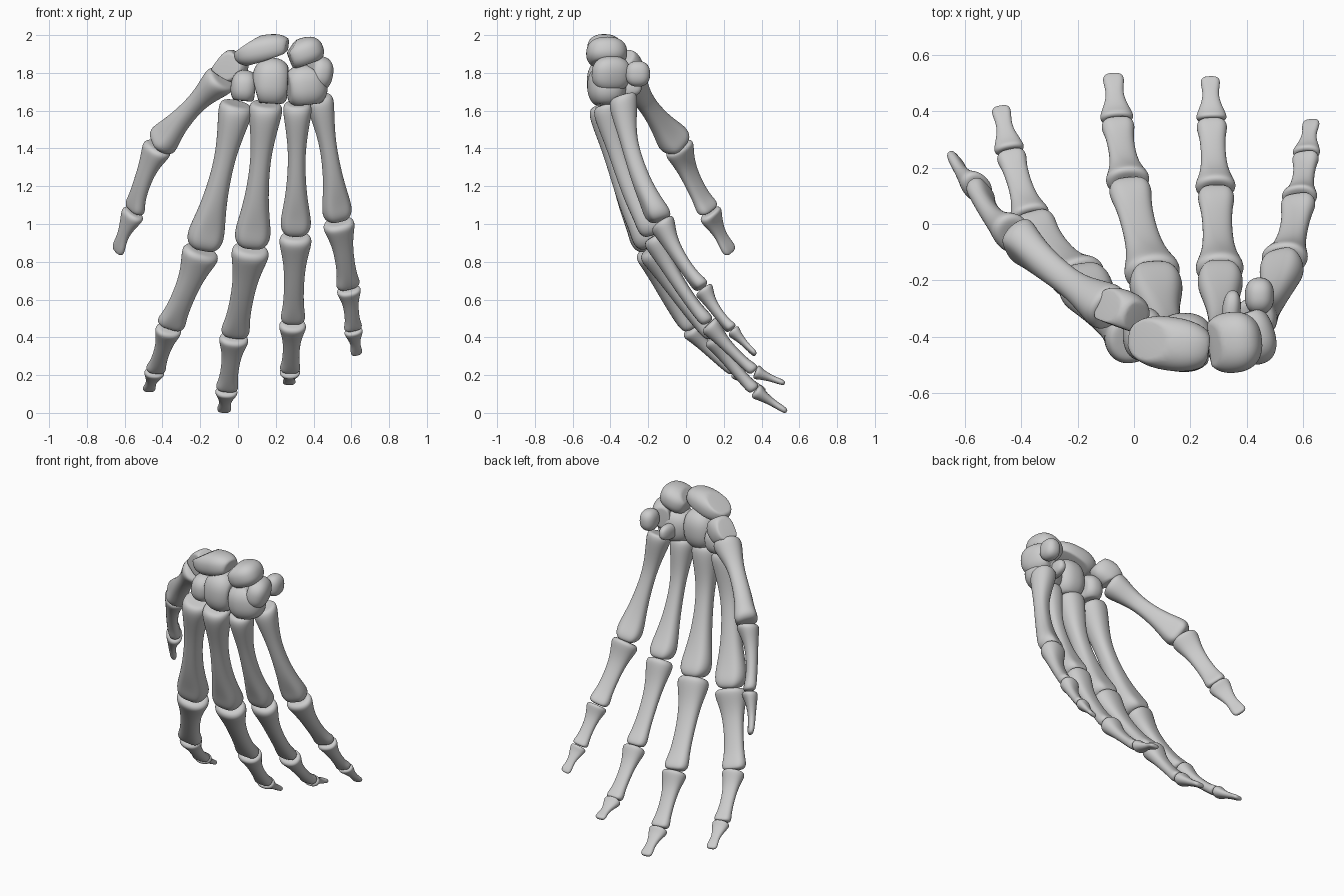
import bpy, bmesh
from math import sin, cos, pi
from mathutils import Vector, Euler

if "Cube" in bpy.data.objects:
    bpy.data.objects.remove(bpy.data.objects["Cube"])

SIDES = 14
# profiles: (position along bone, half width, half thickness), scaled by bone width
META = [(0, .5, .5), (0, .85, .85), (.04, .98, 1.0), (.12, .86, .92), (.3, .6, .66), (.48, .56, .62),
        (.7, .72, .7), (.86, 1.0, .86), (.94, 1.02, 1.02), (.99, .76, .85), (1, .4, .45)]
PHAL = [(0, .5, .4), (0, .85, .66), (.04, 1.05, .84), (.12, .97, .74), (.3, .7, .56), (.55, .61, .47),
        (.8, .65, .46), (.91, .79, .56), (.98, .74, .54), (1, .4, .28)]
TIP = [(0, .5, .35), (0, .85, .58), (.06, 1.06, .76), (.2, .9, .6), (.45, .58, .42), (.65, .52, .35),
       (.85, .66, .36), (.96, .6, .3), (1, .3, .15)]


def finish(name, bm, levels):
    bmesh.ops.recalc_face_normals(bm, faces=bm.faces)
    for f in bm.faces:
        f.smooth = True
    me = bpy.data.meshes.new(name)
    bm.to_mesh(me)
    bm.free()
    ob = bpy.data.objects.new(name, me)
    bpy.context.collection.objects.link(ob)
    if levels:
        m = ob.modifiers.new("smooth", 'SUBSURF')
        m.levels = m.render_levels = levels
    return ob


def long_bone(name, a, b, width, profile, side, bow):
    """Loft of rounded rings from a to b, bowed to the back of the hand."""
    a, b = Vector(a), Vector(b)
    t_dir = (b - a).normalized()
    lat = Vector(side)
    lat = (lat - t_dir * lat.dot(t_dir)).normalized()
    dor = t_dir.cross(lat)
    bm = bmesh.new()
    rings = []
    for t, w, th in profile:
        c = a.lerp(b, t) + dor * bow * 4 * t * (1 - t)
        ring = []
        for i in range(SIDES):
            u = 2 * pi * i / SIDES
            cu, su = cos(u), sin(u)
            # flatter palm side on the shaft, groove between the two end knuckles
            k = 1.0
            if t > .8:
                k -= .22 * abs(su) ** 6
            elif su < 0 and .15 < t:
                k -= .2 * abs(su)
            x = abs(cu) ** .85 * (1 if cu > 0 else -1) * w * width
            y = su * th * width * k
            ring.append(bm.verts.new(c + lat * x + dor * y))
        rings.append(ring)
    for r, s in zip(rings, rings[1:]):
        for i in range(SIDES):
            j = (i + 1) % SIDES
            bm.faces.new((r[i], r[j], s[j], s[i]))
    bm.faces.new(rings[0][::-1])
    bm.faces.new(rings[-1])
    finish(name, bm, 2)


def carpal(name, centre, half, rot=(0, 0, 0), facets=()):
    """Rounded pebble with worn joint facets (normal, depth)."""
    bm = bmesh.new()
    bmesh.ops.create_icosphere(bm, subdivisions=4, radius=1)
    r = Euler(rot).to_matrix()
    for v in bm.verts:
        p = Vector([abs(q) ** .85 * (1 if q > 0 else -1) for q in v.co])
        for n, d in facets:
            n = Vector(n).normalized()
            p -= n * max(0, p.dot(n) - d) * .9
        v.co = Vector(centre) + r @ Vector([p[i] * half[i] for i in range(3)])
    finish(name, bm, 0)


# digits: joint positions from wrist to tip, bone widths, sideways direction, metacarpal bow
DIGITS = {
    "index": ([(-.005, -.41, 1.64), (-.19, -.195, .865), (-.365, .02, .45), (-.44, .255, .22), (-.475, .42, .115)],
              (.098, .1, .07, .054), (1, .1, 0), .035),
    "middle": ([(.15, -.43, 1.64), (.07, -.185, .875), (-.02, .145, .405), (-.06, .365, .12), (-.075, .535, .005)],
               (.096, .1, .078, .06), (1, 0, 0), .035),
    "ring": ([(.315, -.42, 1.64), (.305, -.17, .94), (.29, .12, .475), (.275, .365, .22), (.27, .525, .155)],
             (.082, .086, .072, .055), (1, 0, 0), .035),
    "little": ([(.425, -.335, 1.68), (.53, -.13, 1.015), (.585, .09, .66), (.61, .245, .44), (.63, .37, .305)],
               (.08, .084, .064, .05), (1, .3, 0), .042),
    "thumb": ([(-.08, -.305, 1.775), (-.42, -.04, 1.415), (-.55, .125, 1.065), (-.64, .24, .845)],
              (.09, .085, .07), (.65, -.75, 0), .012),
}
for digit, (pts, widths, side, meta_bow) in DIGITS.items():
    n = len(widths)
    names = ["metacarpal", "proximal_phalanx", "middle_phalanx", "distal_phalanx"]
    if n == 3:
        names.pop(2)
    for i in range(n):
        prof = META if i == 0 else TIP if i == n - 1 else PHAL
        a, b = Vector(pts[i]), Vector(pts[i + 1])
        gap = (b - a).normalized() * .002
        bow = (meta_bow, .02, .01, .0)[i]
        long_bone(f"{digit}_{names[i]}", a + gap, b - gap, widths[i], prof, side, bow)

# wrist bones
carpal("scaphoid", (.13, -.425, 1.92), (.155, .095, .078), (0, -.2, -.15),
       [((.25, .2, -1), .6), ((1, 0, -.2), .85), ((-.8, 0, 1), .75)])
carpal("lunate", (.35, -.42, 1.905), (.105, .108, .08), (0, -.35, .1),
       [((-1, 0, 0), .75), ((0, 0, -1), .75), ((-1, 0, 1), .8)])
carpal("triquetrum", (.425, -.395, 1.795), (.072, .105, .095), (0, .2, .3), [((-1, 0, 0), .7), ((0, 1, 0), .8)])
carpal("pisiform", (.445, -.255, 1.795), (.052, .065, .068))
carpal("capitate", (.178, -.42, 1.75), (.105, .105, .13), (0, .05, 0),
       [((0, 0, -1), .85), ((1, 0, 0), .8), ((-1, 0, -.4), .85)])
carpal("hamate", (.358, -.42, 1.73), (.115, .1, .115), (0, -.1, .2),
       [((0, 0, -1), .85), ((-1, 0, 0), .8), ((1, 0, 1), .75)])
carpal("hamate_hook", (.345, -.31, 1.72), (.033, .075, .05), (.1, 0, -.1))
carpal("trapezoid", (.033, -.39, 1.725), (.072, .095, .09), (0, .1, 0), [((0, 0, -1), .8), ((1, 0, 0), .8)])
carpal("trapezium", (-.045, -.31, 1.83), (.1, .078, .085), (0, -.5, -.35),
       [((-1, 0, -.5), .6), ((1, 0, .3), .8), ((0, -1, 0), .7), ((-.5, 0, 1), .7)])
